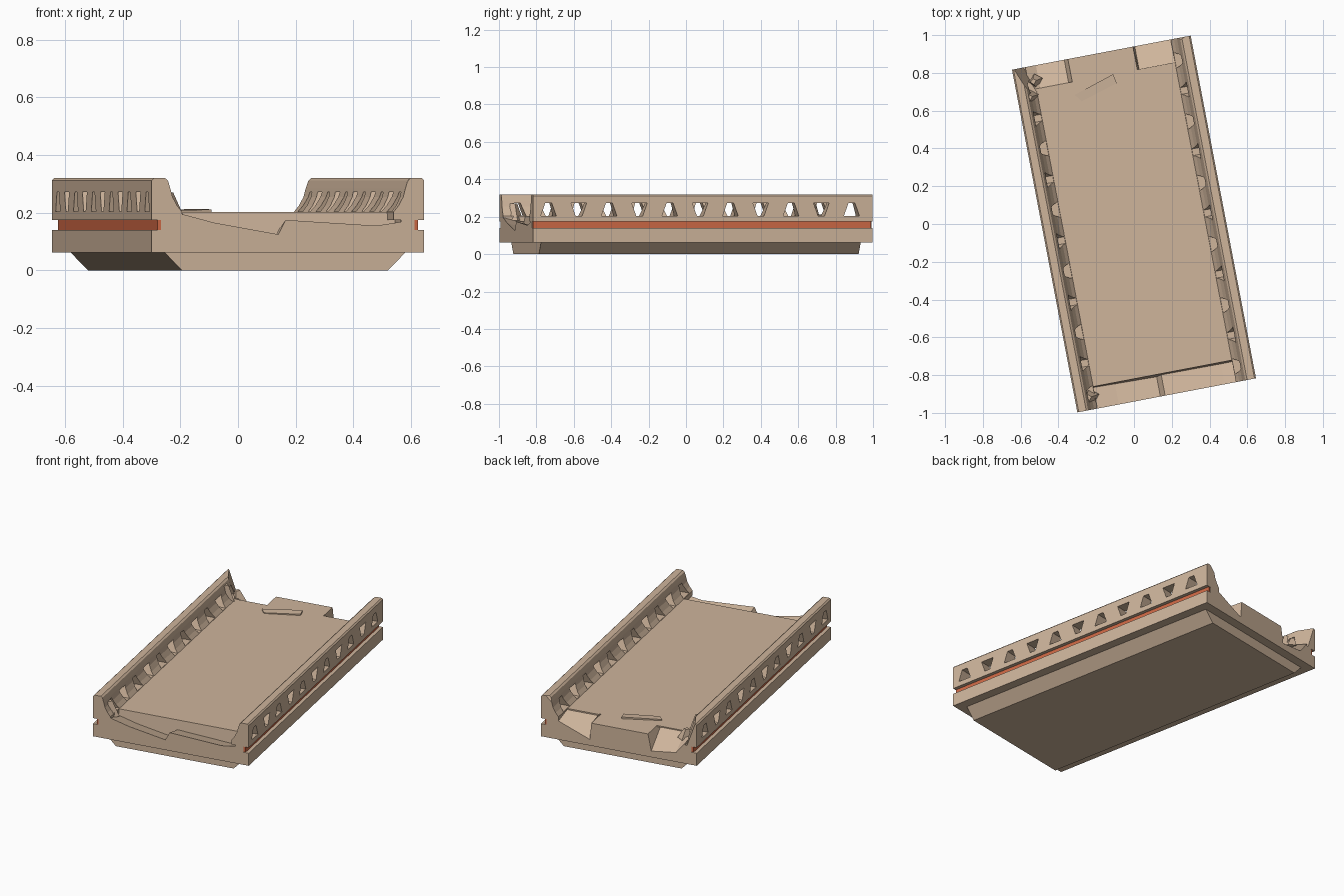
import bpy, bmesh, math
from mathutils import Vector

if "Cube" in bpy.data.objects:
    bpy.data.objects.remove(bpy.data.objects["Cube"])

TURN = math.radians(10.8)
W, L = 0.4815, 0.9235          # half width and half length
DECK = 0.203


def material(name, rgb):
    m = bpy.data.materials.new(name)
    m.use_nodes = True
    m.diffuse_color = (*rgb, 1)
    m.node_tree.nodes["Principled BSDF"].inputs["Base Color"].default_value = (*rgb, 1)
    return m


STONE = material("tan_concrete", (0.62, 0.46, 0.33))
ORANGE = material("orange_stripe", (0.62, 0.14, 0.06))


def loft(bm, near, far):
    """Close a solid between two matching rings of points."""
    a = [bm.verts.new(p) for p in near]
    b = [bm.verts.new(p) for p in far]
    bm.faces.new(a)
    bm.faces.new(b[::-1])
    for i in range(len(a)):
        j = (i + 1) % len(a)
        bm.faces.new((a[i], b[i], b[j], a[j]))


def finish(bm, name, mat):
    bmesh.ops.recalc_face_normals(bm, faces=bm.faces)
    mesh = bpy.data.meshes.new(name)
    bm.to_mesh(mesh)
    bm.free()
    mesh.materials.append(mat)
    ob = bpy.data.objects.new(name, mesh)
    ob.rotation_euler.z = TURN
    bpy.context.collection.objects.link(ob)
    return ob


def section(profile, v):
    return [(u, v, z) for u, z in profile]


def extrude(name, profile, v0, v1, mat=STONE, end_profile=None):
    bm = bmesh.new()
    loft(bm, section(profile, v0), section(end_profile or profile, v1))
    return finish(bm, name, mat)


def chip(bm, point, normal):
    """Break a corner off along a plane and close the wound."""
    geom = bm.verts[:] + bm.edges[:] + bm.faces[:]
    cut = bmesh.ops.bisect_plane(bm, geom=geom, plane_co=point,
                                 plane_no=Vector(normal).normalized(), clear_outer=True)
    edges = [e for e in cut["geom_cut"] if isinstance(e, bmesh.types.BMEdge)]
    bmesh.ops.holes_fill(bm, edges=edges)


# Tapered foundation
extrude("foundation", [(-0.364, 0), (0.364, 0), (0.428, 0.065), (-0.428, 0.065)], -0.87, 0.87)

# Trough-shaped body with a groove along each side
half = [(W, 0.062), (W, 0.14), (0.448, 0.14), (0.448, 0.177), (0.4, 0.177), (0.4, 0.085)]
extrude("body", half + [(-u, z) for u, z in reversed(half)], -L, L)

# Road deck, its front edge leaning back slightly
bm = bmesh.new()
loft(bm, [(-0.41, -0.82, 0.07), (0.41, -0.82, 0.07), (0.41, -0.805, DECK), (-0.41, -0.805, DECK)],
     [(-0.41, 0.8, 0.07), (0.41, 0.8, 0.07), (0.41, 0.8, DECK), (-0.41, 0.8, DECK)])
finish(bm, "deck", STONE)

# Broken ledge at the front, dipping towards the deck
jagged = [(-0.41, 0.205), (-0.258, 0.165), (-0.034, 0.125), (-0.008, 0.175),
          (0.313, 0.155), (0.41, 0.17)]
floor = [(0.41, 0.07), (-0.41, 0.07)]
extrude("front_ledge", jagged + floor, -L, -0.81, STONE,
        [(u, z - 0.03) for u, z in jagged] + floor)

# Broken back edge with a standing block in the middle
broken = [(-0.41, 0.19), (-0.353, 0.12), (-0.2, 0.1), (-0.18, DECK),
          (0.17, DECK), (0.18, 0.1), (0.38, 0.18), (0.41, 0.19)]
extrude("back_edge", broken + floor, L, 0.79, STONE,
        [(u, DECK) for u, z in broken] + floor)

# Lifted slab beside the broken back corner
bm = bmesh.new()
slab = [(-0.18, 0.73), (-0.15, 0.69), (0.05, 0.75), (0.04, 0.8)]
loft(bm, [(u, v, 0.19) for u, v in slab], [(u, v, 0.208 + 0.05 * (v - 0.69)) for u, v in slab])
finish(bm, "lifted_slab", STONE)

# Side rails: rounded inside, chipped at the ends, pierced by trapezoid openings
rail_profile = [(0, 0.175), (0, 0.312), (0.008, 0.32), (0.048, 0.32), (0.058, 0.312),
                (0.066, 0.285), (0.074, 0.255), (0.09, 0.225), (0.108, 0.203), (0.108, 0.175)]
chips = {-1: [((-0.45, L, 0.26), (1, 0.4, 0.35)), ((-0.4, -L, 0.3), (0.5, -1, 0.8))],
         1: [((0.4, -L, 0.27), (-1, -0.7, 0.6)), ((0.41, L, 0.28), (-0.5, 1, 0.5))]}
for side, name in ((-1, "right_rail"), (1, "left_rail")):
    bm = bmesh.new()
    ring = [(side * (W - d), z) for d, z in rail_profile]
    loft(bm, section(ring, -L), section(ring, L))
    for point, normal in chips[side]:
        chip(bm, point, normal)
    rail = finish(bm, name, STONE)

    bm = bmesh.new()
    for i in range(11):
        v = -0.84 + 0.165 * i
        low, high = (0.042, 0.018) if i % 2 == 0 else (0.018, 0.042)
        hole = [(v - low, 0.205), (v + low, 0.205), (v + high, 0.272), (v - high, 0.272)]
        loft(bm, [(side * 0.3, y, z) for y, z in hole], [(side * 0.55, y, z) for y, z in hole])
    cutter = finish(bm, name + "_cutter", STONE)
    cutter.hide_render = True
    mod = rail.modifiers.new("openings", "BOOLEAN")
    mod.operation, mod.solver, mod.object = "DIFFERENCE", "EXACT", cutter
    bpy.context.view_layer.update()
    pierced = bpy.data.meshes.new_from_object(
        rail.evaluated_get(bpy.context.evaluated_depsgraph_get()))
    rail.modifiers.clear()
    rail.data = pierced
    bpy.data.objects.remove(cutter)

    # Orange stripe set in the groove
    inner, outer = side * 0.44, side * 0.46
    extrude(name + "_stripe", [(inner, 0.139), (outer, 0.139), (outer, 0.176), (inner, 0.176)],
            -0.92, 0.92, ORANGE)

# Rubble shards at the broken corners
for u, v, size, height in ((-0.41, 0.76, 0.05, 0.3), (-0.4, -0.86, 0.05, 0.27), (-0.37, 0.84, 0.04, 0.24)):
    bm = bmesh.new()
    base = [(u - size, v, 0.18), (u, v - size, 0.18), (u + size, v + 0.01, 0.18), (u, v + size, 0.18)]
    top = [(x * 0.4 + (u - 0.02) * 0.6, y * 0.4 + v * 0.6, height) for x, y, z in base]
    loft(bm, base, top)
    finish(bm, "rubble", STONE)
